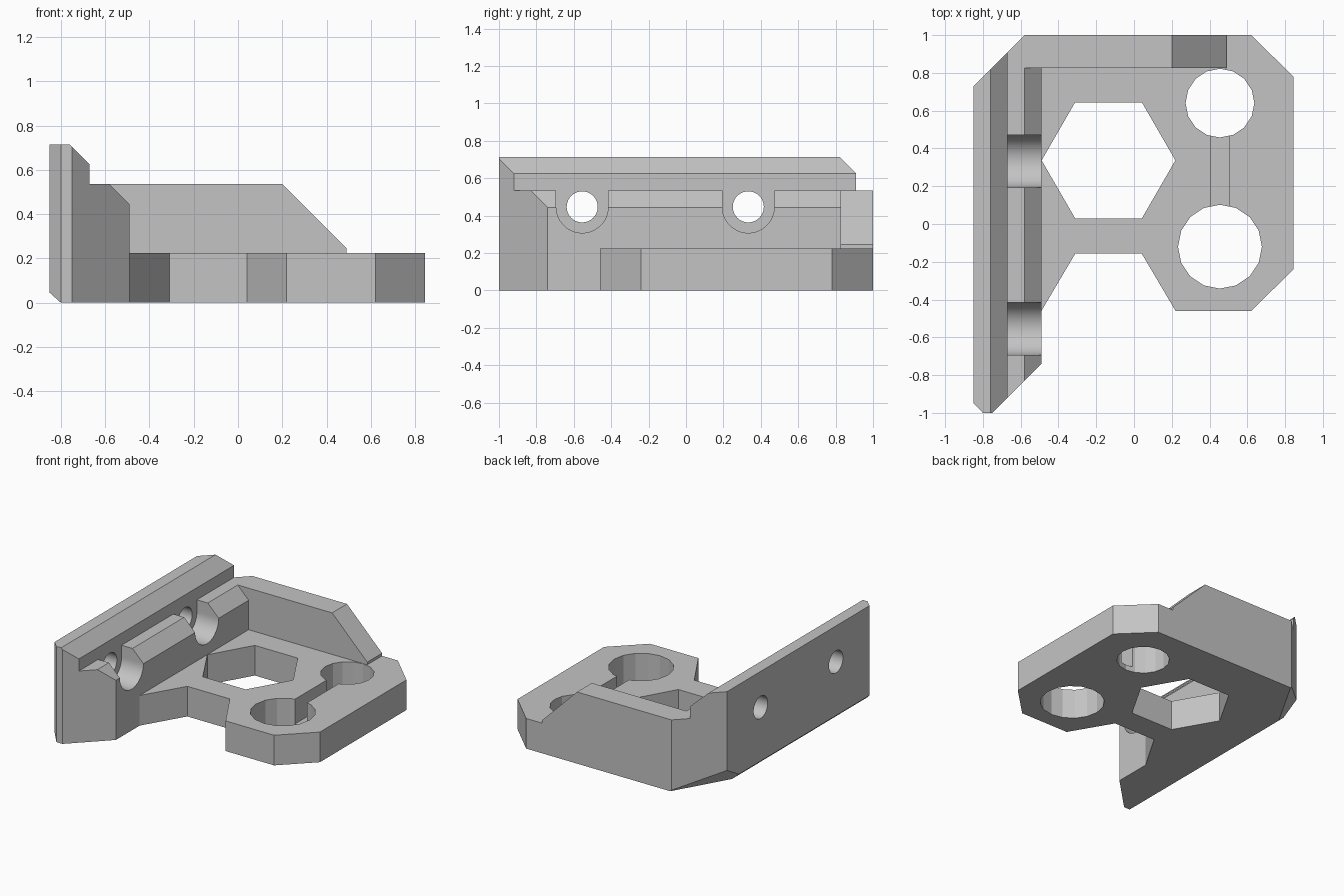
import bpy, bmesh, math
from mathutils import Matrix, Vector

old = bpy.data.objects.get("Cube")
if old:
    bpy.data.objects.remove(old)

# One plain grey for the whole part
grey = bpy.data.materials.new("plain_grey")
grey.use_nodes = True
grey.diffuse_color = (0.55, 0.55, 0.55, 1)
grey.node_tree.nodes["Principled BSDF"].inputs["Base Color"].default_value = (0.55, 0.55, 0.55, 1)

AXES = {  # profile (u, v) and depth placed along the named axis
    "x": lambda u, v, d: (d, u, v),
    "y": lambda u, v, d: (u, d, v),
    "z": lambda u, v, d: (u, v, d),
}


def prism(name, profile, axis, low, high):
    bm = bmesh.new()
    place = AXES[axis]
    face = bm.faces.new([bm.verts.new(place(u, v, low)) for u, v in profile])
    out = bmesh.ops.extrude_face_region(bm, geom=[face])["geom"]
    shift = Vector(place(0, 0, high - low))
    bmesh.ops.translate(bm, vec=shift, verts=[g for g in out if isinstance(g, bmesh.types.BMVert)])
    bmesh.ops.recalc_face_normals(bm, faces=bm.faces)
    mesh = bpy.data.meshes.new(name)
    bm.to_mesh(mesh)
    bm.free()
    mesh.materials.append(grey)
    obj = bpy.data.objects.new(name, mesh)
    bpy.context.collection.objects.link(obj)
    return obj


def circle(cu, cv, r, sides, start=0.0, sweep=math.tau):
    steps = sides if sweep == math.tau else sides + 1
    return [(cu + r * math.cos(start + sweep * i / sides),
             cv + r * math.sin(start + sweep * i / sides)) for i in range(steps)]


def combine(target, tool, operation):
    mod = target.modifiers.new("combine", "BOOLEAN")
    mod.object, mod.operation, mod.solver = tool, operation, "EXACT"
    bpy.context.view_layer.objects.active = target
    bpy.ops.object.modifier_apply(modifier=mod.name)
    bpy.data.objects.remove(tool)


def slice_off(obj, point, normal):
    """Remove everything on the normal's side of a plane and cap the cut."""
    bm = bmesh.new()
    bm.from_mesh(obj.data)
    bmesh.ops.bisect_plane(bm, geom=bm.verts[:] + bm.edges[:] + bm.faces[:], dist=1e-5,
                           plane_co=point, plane_no=normal, clear_outer=True)
    bmesh.ops.holes_fill(bm, edges=[e for e in bm.edges if e.is_boundary], sides=0)
    bmesh.ops.recalc_face_normals(bm, faces=bm.faces)
    bm.to_mesh(obj.data)
    bm.free()


# Side rail with stepped, chamfered section and angled front end
bracket = prism("mounting_bracket", [
    (-0.80, 0), (-0.49, 0), (-0.49, 0.445), (-0.58, 0.535), (-0.67, 0.535),
    (-0.67, 0.625), (-0.76, 0.715), (-0.85, 0.715), (-0.85, 0.045)], "y", -1, 1)
slice_off(bracket, (-0.75, -1, 0), (1, -1, 0))
slice_off(bracket, (-0.80, -1, 0), (-1, -1, 0))

# Base plate
combine(bracket, prism("base_plate", [
    (-0.70, 1), (0.62, 1), (0.845, 0.78), (0.845, -0.24), (0.62, -0.46), (0.22, -0.46),
    (0.04, -0.155), (-0.31, -0.155), (-0.49, -0.46), (-0.70, -0.46)], "z", 0, 0.225), "UNION")

# Back wall with sloping end
combine(bracket, prism("back_wall", [
    (-0.70, 0), (0.49, 0), (0.49, 0.245), (0.20, 0.535), (-0.70, 0.535)], "y", 0.825, 1), "UNION")

# Openings in the plate
cutters = [
    prism("hex_opening", circle(-0.135, 0.337, 0.354, 6), "z", -0.1, 0.4),
    prism("small_opening", circle(0.455, 0.64, 0.182, 16), "z", -0.1, 0.4),
    prism("large_opening", circle(0.455, -0.12, 0.222, 16), "z", -0.1, 0.4),
    prism("channel", [(0.405, 0), (0.505, 0), (0.505, 0.6), (0.405, 0.6)], "z", 0.04, 0.4),
]
# Screw holes and open-topped head recesses in the rail
for y in (-0.555, 0.333):
    cutters.append(prism("screw_hole", circle(y, 0.447, 0.083, 40), "x", -1, -0.6))
    recess = circle(y, 0.447, 0.139, 32, math.pi, math.pi) + [(y + 0.139, 0.6), (y - 0.139, 0.6)]
    cutters.append(prism("head_recess", recess, "x", -0.67, -0.4))
for cutter in cutters:
    combine(bracket, cutter, "DIFFERENCE")

# Angled back corner and its tapered underside
slice_off(bracket, (-0.58, 1, 0), (-1, 1, 0))
a, b, c = Vector((-0.57, 1, 0)), Vector((-0.80, 0.60, 0)), Vector((-0.85, 0.735, 0.13))
under = (b - a).cross(c - a)
slice_off(bracket, a, under if under.z < 0 else -under)

# Smooth the round bores, keep all other edges sharp
bpy.ops.object.select_all(action="DESELECT")
bracket.select_set(True)
bpy.context.view_layer.objects.active = bracket
bpy.ops.object.shade_smooth_by_angle(angle=math.radians(15))
